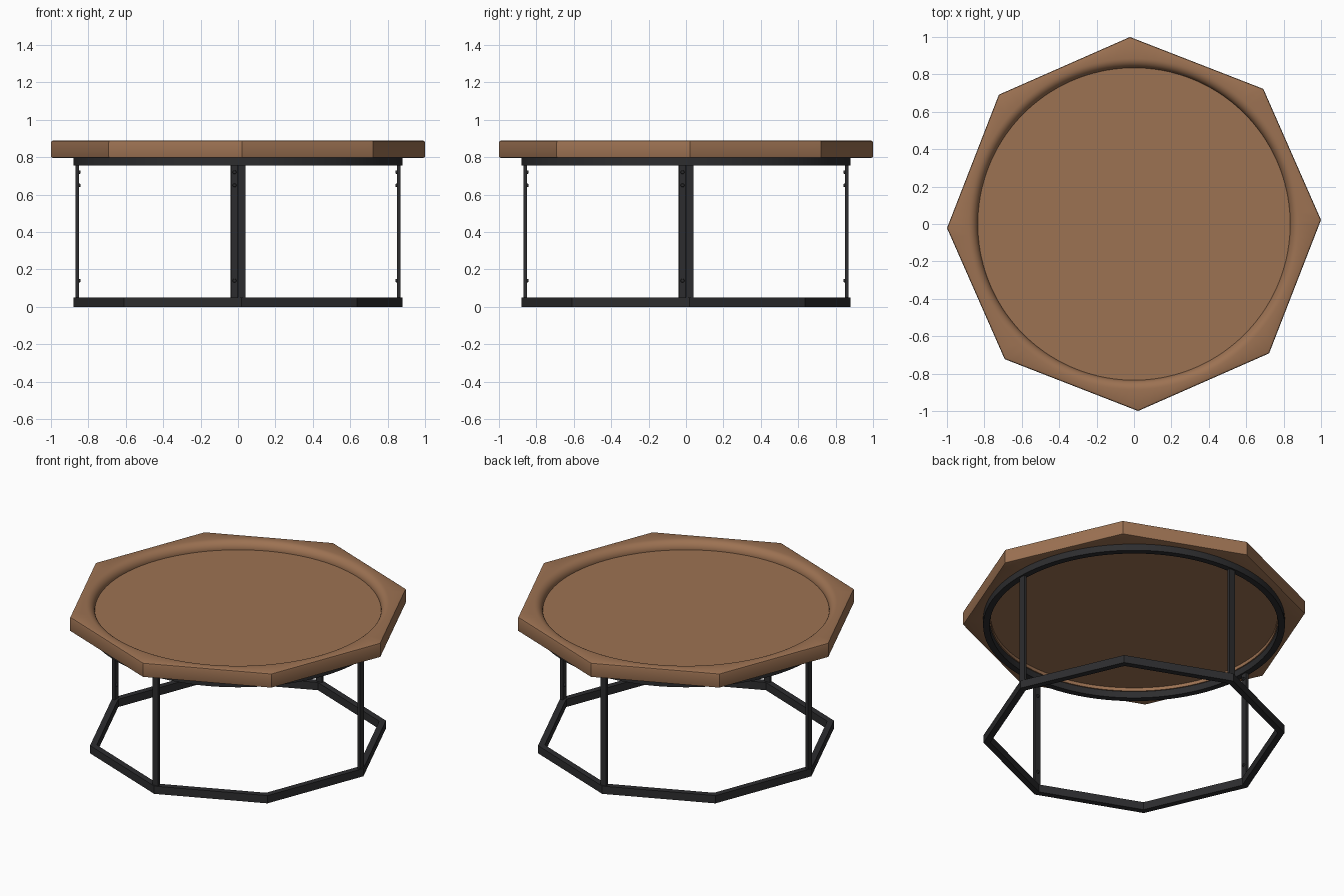
import bpy, bmesh, math
from mathutils import Matrix

if "Cube" in bpy.data.objects:
    bpy.data.objects.remove(bpy.data.objects["Cube"])

TURN = math.radians(1.25)   # whole table is turned slightly
N = 128                     # segments around, multiple of 8


def material(name, col):
    m = bpy.data.materials.new(name)
    m.diffuse_color = (*col, 1)
    m.use_nodes = True
    m.node_tree.nodes["Principled BSDF"].inputs["Base Color"].default_value = m.diffuse_color
    return m


wood = material("warm wood", (0.335, 0.168, 0.085))
metal = material("black metal", (0.026, 0.026, 0.028))


def octagon(r):
    """Radius function of an octagon with corner radius r."""
    def f(a):
        k = a % (math.pi / 4) - math.pi / 8
        return r * math.cos(math.pi / 8) / math.cos(k)
    return f


def circle(r):
    return lambda a: r


def finish(name, bm, mat, smooth=True):
    bmesh.ops.recalc_face_normals(bm, faces=bm.faces)
    me = bpy.data.meshes.new(name)
    bm.to_mesh(me)
    bm.free()
    ob = bpy.data.objects.new(name, me)
    bpy.context.collection.objects.link(ob)
    me.materials.append(mat)
    if smooth:
        bpy.ops.object.select_all(action='DESELECT')
        bpy.context.view_layer.objects.active = ob
        ob.select_set(True)
        bpy.ops.object.shade_smooth_by_angle(angle=math.radians(30))
    return ob


def lathe(name, profile, mat, n=N, smooth=True):
    """Closed ring: profile is a loop of (radius function, z)."""
    bm = bmesh.new()
    loops = []
    for f, z in profile:
        loop = []
        for i in range(n):
            a = 2 * math.pi * i / n
            loop.append(bm.verts.new((f(a) * math.cos(a + TURN), f(a) * math.sin(a + TURN), z)))
        loops.append(loop)
    for j, lo in enumerate(loops):
        hi = loops[(j + 1) % len(loops)]
        for i in range(n):
            k = (i + 1) % n
            bm.faces.new((lo[i], lo[k], hi[k], hi[i]))
    return finish(name, bm, mat, smooth)


# Wooden rim: octagon outside, circle inside with rounded lip
rim = [(octagon(0.992), 0.797), (octagon(0.998), 0.799), (octagon(1.0), 0.805),
       (octagon(1.0), 0.877), (octagon(0.997), 0.886), (octagon(0.988), 0.89)]
for i in range(9):
    t = math.pi / 2 * i / 8
    rim.append((circle(0.885 - 0.05 * math.sin(t)), 0.84 + 0.05 * math.cos(t)))
rim.append((circle(0.835), 0.797))
lathe("tabletop_rim", rim, wood)

# Recessed round panel
bm = bmesh.new()
bmesh.ops.create_cone(bm, cap_ends=True, segments=N, radius1=0.836, radius2=0.836, depth=0.022,
                      matrix=Matrix.Translation((0, 0, 0.829)) @ Matrix.Rotation(TURN, 4, 'Z'))
finish("tabletop_panel", bm, wood)

# Round upper frame and octagonal floor frame
lathe("upper_ring", [(circle(0.88), 0.755), (circle(0.88), 0.797),
                     (circle(0.842), 0.797), (circle(0.842), 0.755)], metal)
lathe("floor_frame", [(octagon(0.88), 0.0), (octagon(0.88), 0.05),
                      (octagon(0.84), 0.05), (octagon(0.84), 0.0)], metal, n=8, smooth=False)

# Four flat legs, each with three screw heads on the inner face
for i, side in enumerate(("right", "back", "left", "front")):
    spin = Matrix.Rotation(TURN + i * math.pi / 2, 4, 'Z')
    bm = bmesh.new()
    bmesh.ops.create_cube(bm, size=1, matrix=spin @ Matrix.Translation((0.86, 0, 0.4))
                          @ Matrix.Diagonal((0.018, 0.04, 0.72, 1)))
    finish(side + "_leg", bm, metal, False)
    bm = bmesh.new()
    for z in (0.14, 0.65, 0.72):
        bmesh.ops.create_cone(bm, cap_ends=True, segments=16, radius1=0.011, radius2=0.008, depth=0.01,
                              matrix=spin @ Matrix.Translation((0.848, 0, z))
                              @ Matrix.Rotation(-math.pi / 2, 4, 'Y'))
    finish(side + "_leg_screws", bm, metal)
